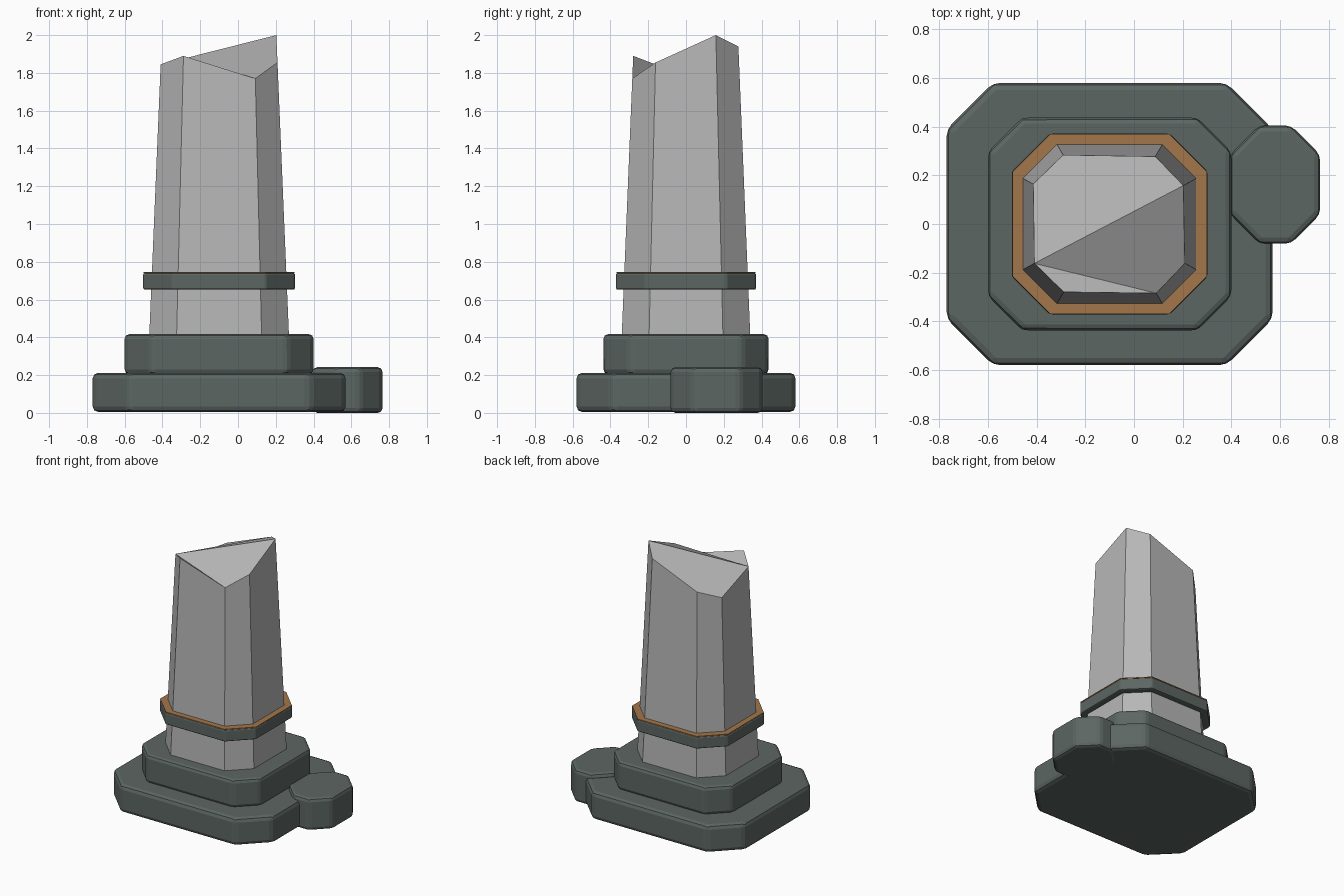
import bpy

cube = bpy.data.objects.get("Cube")
if cube:
    bpy.data.objects.remove(cube, do_unlink=True)


def make_material(name, color):
    mat = bpy.data.materials.new(name)
    mat.use_nodes = True
    rgba = (*color, 1.0)
    mat.diffuse_color = rgba
    mat.node_tree.nodes["Principled BSDF"].inputs["Base Color"].default_value = rgba
    return mat


DARK_STONE = make_material("dark green stone", (0.107, 0.133, 0.122))
PALE_STONE = make_material("pale grey stone", (0.47, 0.47, 0.47))
BRONZE = make_material("bronze", (0.36, 0.18, 0.068))
AXIS_X = -0.1


def octagon(hx, hy, cut):
    """Rectangle outline with clipped corners, counter-clockwise."""
    return [(hx, cut - hy), (hx, hy - cut), (hx - cut, hy), (cut - hx, hy),
            (-hx, hy - cut), (-hx, cut - hy), (cut - hx, -hy), (hx - cut, -hy)]


def make_object(name, verts, faces, mat, center):
    mesh = bpy.data.meshes.new(name)
    mesh.from_pydata(verts, [], faces)
    mesh.materials.append(mat)
    mesh.update()
    obj = bpy.data.objects.new(name, mesh)
    obj.location = (*center, 0)
    bpy.context.collection.objects.link(obj)
    return obj


def side_faces(n=8):
    return [(i, (i + 1) % n, n + (i + 1) % n, n + i) for i in range(n)]


def slab(name, center, hx, hy, cut, z0, z1, mat, bevel=0.0):
    """Clipped-corner block with optional softened edges."""
    ring = octagon(hx, hy, cut)
    verts = [(x, y, z) for z in (z0, z1) for x, y in ring]
    faces = side_faces() + [tuple(range(7, -1, -1)), tuple(range(8, 16))]
    obj = make_object(name, verts, faces, mat, center)
    if bevel:
        mod = obj.modifiers.new("Soft edges", "BEVEL")
        mod.width = bevel
        mod.segments = 2
        mod.limit_method = "ANGLE"
        mod.angle_limit = 0.5
    return obj


# Stepped plinth and the loose block beside it
slab("lower_plinth", (AXIS_X, 0), 0.67, 0.58, 0.19, 0.005, 0.212, DARK_STONE, 0.03)
slab("upper_plinth", (AXIS_X, 0), 0.5, 0.437, 0.14, 0.205, 0.417, DARK_STONE, 0.025)
slab("side_block", (0.58, 0.162), 0.185, 0.243, 0.12, 0.0, 0.242, DARK_STONE, 0.025)

# Collar with its bronze upper face
slab("collar", (AXIS_X, 0), 0.402, 0.371, 0.155, 0.652, 0.741, DARK_STONE, 0.01)
slab("collar_trim", (AXIS_X, 0), 0.4, 0.369, 0.155, 0.74, 0.747, BRONZE)


# Tapered shaft with a broken, jagged top
def shaft_ring(z):
    return octagon(0.387 - 0.042 * z, 0.357 - 0.041 * z, 0.152 - 0.0175 * z)


break_heights = [1.855, 2.0, 1.94, 1.79, 1.735, 1.845, 1.89, 1.77]
foot = 0.3
shaft_verts = [(x, y, foot) for x, y in shaft_ring(foot)]
shaft_verts += [(*shaft_ring(z)[i], z) for i, z in enumerate(break_heights)]
broken_top = [(9, 10, 11, 12, 13), (8, 9, 13, 15), (13, 14, 15)]
shaft_faces = side_faces() + [tuple(range(7, -1, -1))] + broken_top
make_object("broken_shaft", shaft_verts, shaft_faces, PALE_STONE, (AXIS_X, 0))
